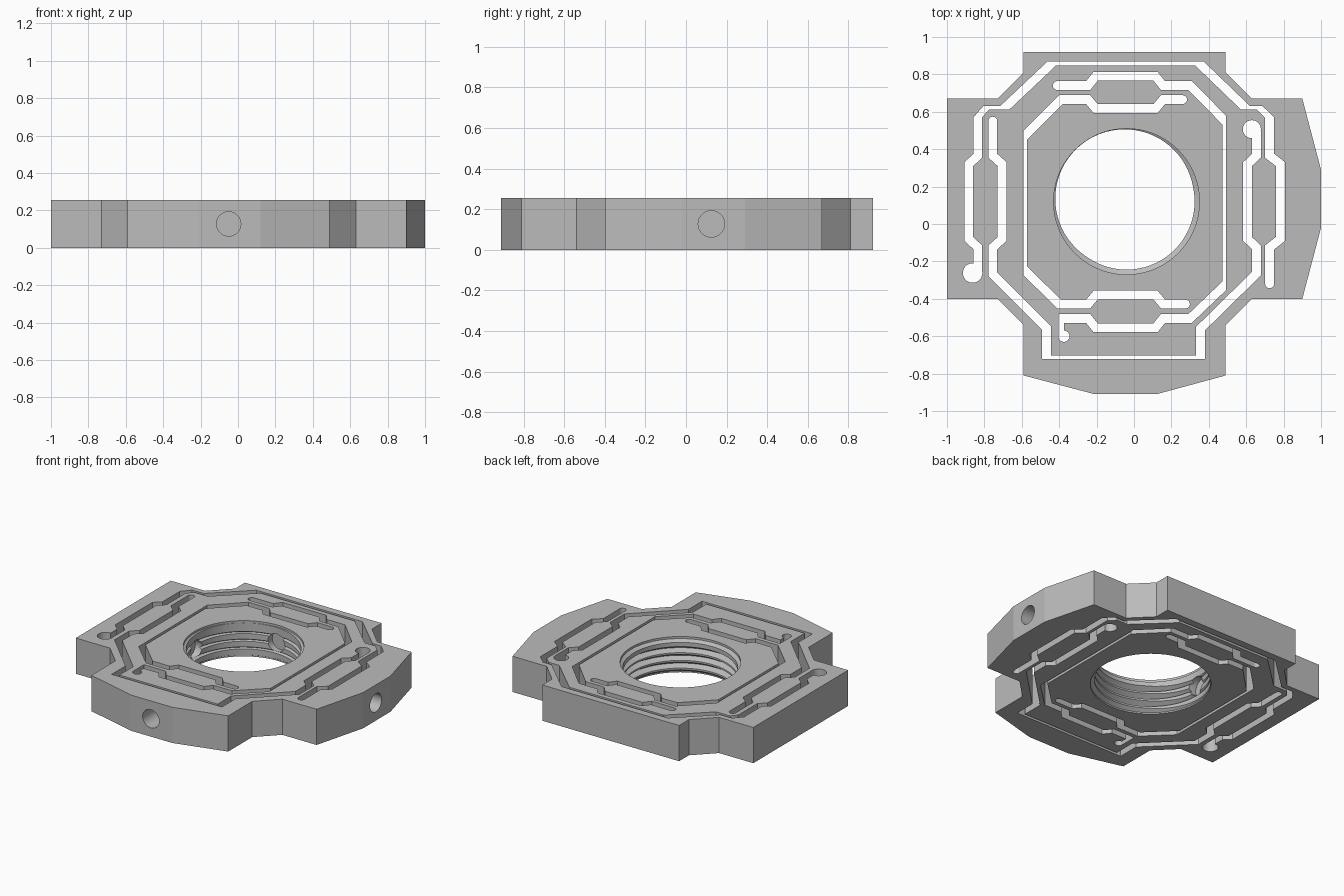
import bpy, bmesh, math
from mathutils import Vector, Matrix

if "Cube" in bpy.data.objects:
    bpy.data.objects.remove(bpy.data.objects["Cube"])

HEIGHT = 0.255
SLOT, THIN = 0.047, 0.02
CX, CY = -0.045, 0.12          # centre of the flexure pattern
MID = HEIGHT / 2


def new_object(name, bm):
    bmesh.ops.recalc_face_normals(bm, faces=bm.faces[:])
    mesh = bpy.data.meshes.new(name)
    bm.to_mesh(mesh)
    bm.free()
    obj = bpy.data.objects.new(name, mesh)
    bpy.context.collection.objects.link(obj)
    return obj


def prism(name, points, low, high):
    bm = bmesh.new()
    face = bm.faces.new([bm.verts.new((x, y, low)) for x, y in points])
    top = bmesh.ops.extrude_face_region(bm, geom=[face])["geom"]
    verts = [v for v in top if isinstance(v, bmesh.types.BMVert)]
    bmesh.ops.translate(bm, verts=verts, vec=(0, 0, high - low))
    return new_object(name, bm)


def cylinder(name, start, end, radius, sides=48):
    start, end = Vector(start), Vector(end)
    axis = end - start
    turn = axis.to_track_quat('Z', 'Y').to_matrix().to_4x4()
    bm = bmesh.new()
    bmesh.ops.create_cone(bm, cap_ends=True, segments=sides, radius1=radius, radius2=radius,
                          depth=axis.length,
                          matrix=Matrix.Translation((start + end) / 2) @ turn)
    return new_object(name, bm)


def cut(cutter):
    """Subtract a cutter from the plate and discard it."""
    cutter.hide_render = True
    mod = plate.modifiers.new("cut", 'BOOLEAN')
    mod.operation, mod.solver, mod.object = 'DIFFERENCE', 'EXACT', cutter
    bpy.context.view_layer.objects.active = plate
    bpy.ops.object.modifier_apply(modifier=mod.name)
    bpy.data.objects.remove(cutter)


def cut_disc(x, y, radius):
    cut(cylinder("slot_end_cutter", (x, y, -1), (x, y, 1), radius))


def cut_slot(path):
    """Cut a mitred channel along a path; segments with long straight thin runs pass a width."""
    points = [Vector(p[:2]) for p in path]
    halves = [(p[2] if len(p) > 2 else SLOT) / 2 for p in path[:-1]]
    normals = []
    for a, b in zip(points, points[1:]):
        d = (b - a).normalized()
        normals.append(Vector((-d.y, d.x)))
    offsets = [normals[0] * halves[0]]
    for i in range(1, len(points) - 1):
        n, m, h, k = normals[i - 1], normals[i], halves[i - 1], halves[i]
        det = n.x * m.y - n.y * m.x
        offsets.append(Vector(((h * m.y - k * n.y) / det, (n.x * k - m.x * h) / det)))
    offsets.append(normals[-1] * halves[-1])
    outline = [p + o for p, o in zip(points, offsets)]
    outline += [p - o for p, o in reversed(list(zip(points, offsets)))]
    cut(prism("slot_cutter", outline, -1, 1))


def jog_y(narrow, wide, sign):
    """Channel running along y past the thick middle of a flexure leg."""
    return [(narrow, CY - sign * 0.245), (wide, CY - sign * 0.2),
            (wide, CY + sign * 0.2), (narrow, CY + sign * 0.245)]


def jog_x(narrow, wide, sign):
    """Channel running along x past the thick middle of a flexure leg."""
    return [(CX - sign * 0.2, narrow), (CX - sign * 0.16, wide),
            (CX + sign * 0.16, wide), (CX + sign * 0.2, narrow)]


# Plate outline
plate = prism("flexure_mount_plate", [
    (-0.59, 0.92), (0.49, 0.92), (0.49, 0.81), (0.63, 0.67), (0.9, 0.67),
    (1, 0.29), (1, -0.02), (0.9, -0.4), (0.63, -0.4), (0.49, -0.54),
    (0.49, -0.81), (0.12, -0.91), (-0.21, -0.91), (-0.59, -0.81), (-0.59, -0.54),
    (-0.73, -0.4), (-1, -0.4), (-1, 0.67), (-0.73, 0.67), (-0.59, 0.81)], 0, HEIGHT)

# Outer channel, over the back
cut_slot([(-0.835, -0.25)] + jog_y(-0.835, -0.883, 1)
         + [(-0.835, 0.57, 0.035), (-0.79, 0.622, THIN), (-0.69, 0.622), (-0.44, 0.858, THIN),
            (0.35, 0.858), (0.595, 0.622, THIN), (0.67, 0.622, 0.035), (0.725, 0.57)]
         + jog_y(0.725, 0.783, -1) + [(0.725, -0.32)])
cut_disc(-0.863, -0.262, 0.052)
cut_disc(0.725, -0.32, SLOT / 2)

# Second channel, around the front
cut_slot([(-0.755, 0.55)] + jog_y(-0.755, -0.705, -1)
         + [(-0.755, -0.27), (-0.468, -0.556), (-0.468, -0.712, THIN), (0.355, -0.712),
            (0.355, -0.56), (0.655, -0.265)]
         + jog_y(0.655, 0.607, 1) + [(0.655, 0.5)])
cut_disc(-0.755, 0.55, SLOT / 2)
cut_disc(0.63, 0.507, 0.048)

# Inner channel on the left of the bore
cut_slot([(0.26, 0.665)] + jog_x(0.665, 0.617, -1)
         + [(-0.39, 0.665), (-0.582, 0.475, THIN), (-0.582, -0.25), (-0.4, -0.428)]
         + jog_x(-0.428, -0.38, 1) + [(0.275, -0.428)])
cut_disc(0.26, 0.665, SLOT / 2)
cut_disc(0.275, -0.428, SLOT / 2)

# Inner channel on the right of the bore
cut_slot([(-0.41, 0.74)] + jog_x(0.74, 0.79, 1)
         + [(0.3, 0.74), (0.483, 0.555, THIN), (0.483, -0.33), (0.3, -0.505)]
         + jog_x(-0.505, -0.555, -1) + [(-0.39, -0.505, 0.03), (-0.39, -0.6)])
cut_disc(-0.41, 0.74, SLOT / 2)
cut_disc(-0.375, -0.6, 0.03)

# Grooved bore
bx, by = -0.04, CY
profile = [(0.39, -0.1), (0.39, 0.01)]
for i in range(4):
    z = 0.03 + i * 0.055
    profile += [(0.364, z), (0.364, z + 0.012), (0.402, z + 0.03)]
profile = profile[:-1] + [(0.364, 0.225), (0.39, 0.24), (0.39, 0.4)]
bm = bmesh.new()
SIDES = 72
rings = [[bm.verts.new((bx + r * math.cos(math.tau * i / SIDES),
                        by + r * math.sin(math.tau * i / SIDES), z)) for i in range(SIDES)]
         for r, z in profile]
for a, b in zip(rings, rings[1:]):
    for i in range(SIDES):
        j = (i + 1) % SIDES
        bm.faces.new((a[i], a[j], b[j], b[i]))
bm.faces.new(rings[0])
bm.faces.new(rings[-1])
# Merge the nearly coincident crests below the top lip
bmesh.ops.remove_doubles(bm, verts=bm.verts[:], dist=0.0005)
cut(new_object("bore_groove_cutter", bm))
cut(cylinder("bore_cutter", (-0.05, 0.135, -1), (-0.05, 0.135, 1), 0.371, SIDES))

# Adjuster holes in the front and right edges
HOLE = 0.065
cut(cylinder("front_hole_cutter", (-0.05, -1.2, MID), (-0.05, -0.712, MID), HOLE))
cut(cylinder("side_hole_cutter", (1.2, 0.125, MID), (0.783, 0.125, MID), HOLE))

# Shallow pockets in the bore wall opposite the holes
cut(cylinder("back_pocket_cutter", (-0.05, 0.3, MID), (-0.05, 0.55, MID), HOLE))
cut(cylinder("side_pocket_cutter", (-0.2, 0.125, MID), (-0.47, 0.125, MID), HOLE))

# Material and shading
grey = bpy.data.materials.new("light_grey_metal")
grey.use_nodes = True
colour = (0.5, 0.5, 0.5, 1)
grey.diffuse_color = colour
grey.node_tree.nodes["Principled BSDF"].inputs["Base Color"].default_value = colour
plate.data.materials.clear()
plate.data.materials.append(grey)
for poly in plate.data.polygons:
    poly.material_index = 0
bpy.ops.object.select_all(action='DESELECT')
plate.select_set(True)
bpy.context.view_layer.objects.active = plate
bpy.ops.object.shade_smooth_by_angle(angle=math.radians(10))
